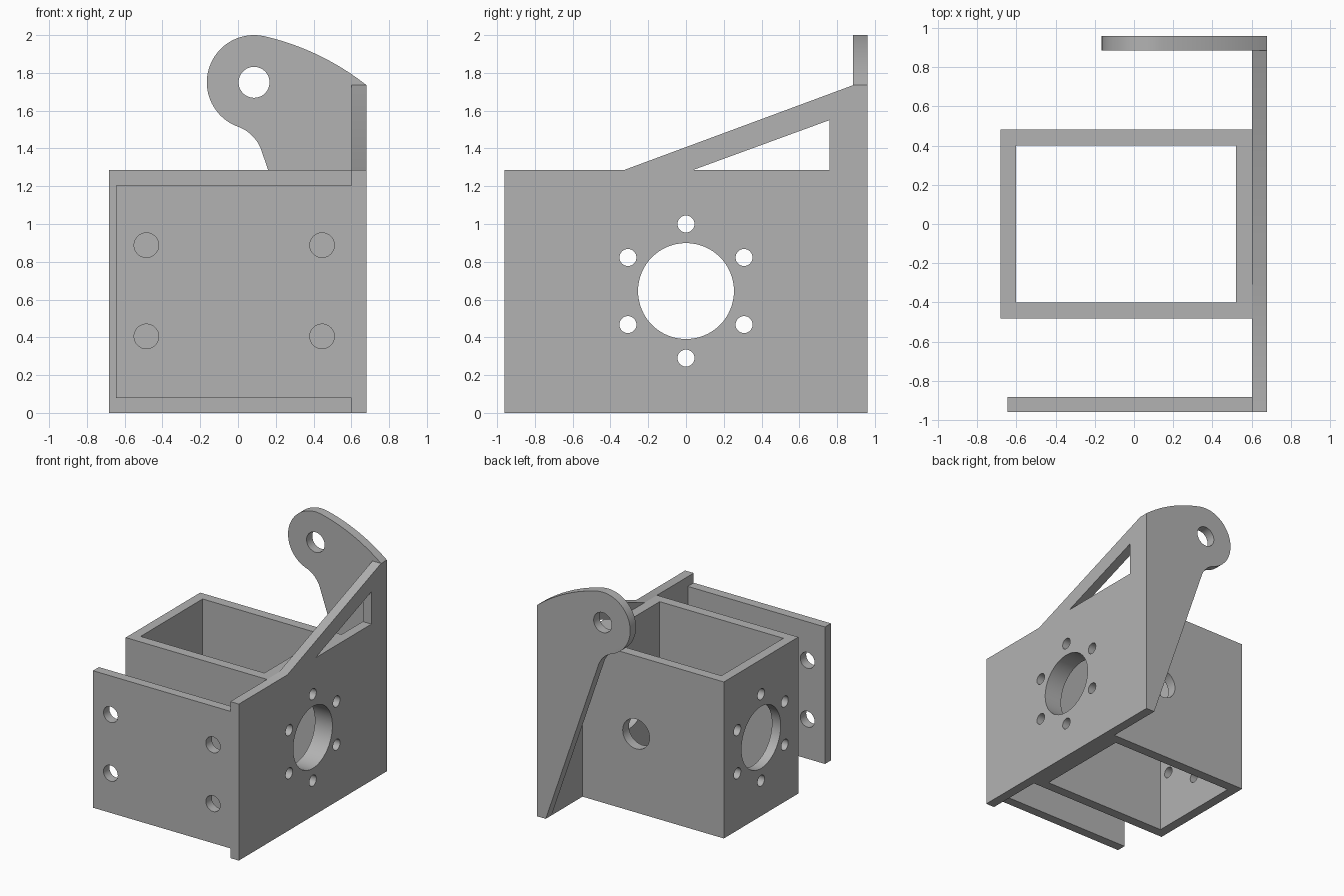
import bpy, bmesh
from math import sin, cos, pi, radians, atan2
from mathutils import Matrix, Vector

cube = bpy.data.objects.get("Cube")
if cube:
    bpy.data.objects.remove(cube, do_unlink=True)

grey = bpy.data.materials.new("plain grey")
grey.use_nodes = True
COLOR = (0.45, 0.45, 0.45, 1)
grey.diffuse_color = COLOR
grey.node_tree.nodes["Principled BSDF"].inputs["Base Color"].default_value = COLOR

# Sheet planes: local x, y, normal mapped to world axes
SIDE = Matrix(((0, 0, 1), (1, 0, 0), (0, 1, 0)))
FRONT = Matrix(((1, 0, 0), (0, 0, -1), (0, 1, 0)))


def arc(center, r, start, end, n=24):
    """Points along an arc, angles in radians."""
    steps = [start + (end - start) * i / n for i in range(n + 1)]
    return [(center[0] + r * cos(a), center[1] + r * sin(a)) for a in steps]


def circle(center, r, n=48):
    return arc(center, r, 0, 2 * pi, n)[:-1]


def rect(x0, x1, z0, z1):
    return [(x0, z0), (x1, z0), (x1, z1), (x0, z1)]


def plate(name, plane, lo, hi, outline, holes=()):
    """Flat sheet with holes, spanning lo to hi along the plane's world normal."""
    curve = bpy.data.curves.new(name, 'CURVE')
    curve.dimensions = '2D'
    curve.fill_mode = 'BOTH'
    curve.extrude = (hi - lo) / 2
    for loop in [outline, *holes]:
        spline = curve.splines.new('POLY')
        spline.points.add(len(loop) - 1)
        for point, (u, v) in zip(spline.points, loop):
            point.co = (u, v, 0, 1)
        spline.use_cyclic_u = True
    temp = bpy.data.objects.new(name + "_profile", curve)
    bpy.context.collection.objects.link(temp)
    bpy.context.view_layer.update()
    graph = bpy.context.evaluated_depsgraph_get()
    mesh = bpy.data.meshes.new_from_object(temp.evaluated_get(graph))
    bpy.data.objects.remove(temp, do_unlink=True)
    normal = Vector((1, 0, 0)) if plane is SIDE else Vector((0, 1, 0))
    mesh.transform(Matrix.Translation(normal * (lo + hi) / 2) @ plane.to_4x4())
    bm = bmesh.new()
    bm.from_mesh(mesh)
    bmesh.ops.remove_doubles(bm, verts=bm.verts, dist=0.0002)
    bmesh.ops.recalc_face_normals(bm, faces=bm.faces)
    bm.to_mesh(mesh)
    bm.free()
    mesh.materials.clear()
    mesh.materials.append(grey)
    obj = bpy.data.objects.new(name, mesh)
    bpy.context.collection.objects.link(obj)
    bpy.ops.object.select_all(action='DESELECT')
    obj.select_set(True)
    bpy.context.view_layer.objects.active = obj
    bpy.ops.object.shade_smooth_by_angle(angle=radians(30))
    return obj


TOP = 1.285
MID = 0.645

# Bore with a ring of six bolt holes, shared by both box ends and the side plate
bolt_pattern = [circle((0, MID), 0.254, 64)]
for i in range(6):
    a = radians(90 + 60 * i)
    bolt_pattern.append(circle((0.355 * cos(a), MID + 0.355 * sin(a)), 0.045, 32))

# Side plate with sloped brace and triangular window
window = [(0.035, TOP), (0.76, TOP), (0.76, 1.55)]
side = [(-0.96, 0), (0.885, 0), (0.885, 1.735), (-0.33, TOP), (-0.96, TOP)]
plate("side_plate", SIDE, 0.602, 0.68, side, bolt_pattern + [window])

# Open box
plate("box_left_wall", SIDE, 0.521, 0.602, rect(-0.483, 0.483, 0, TOP), bolt_pattern)
plate("box_right_wall", SIDE, -0.682, -0.603, rect(-0.483, 0.483, 0, TOP), bolt_pattern)
plate("box_front_wall", FRONT, -0.483, -0.402, rect(-0.603, 0.521, 0, TOP))
plate("box_back_wall", FRONT, 0.402, 0.483, rect(-0.603, 0.521, 0, TOP),
      [circle((0.115, MID), 0.122)])

# Front mounting plate
mount_holes = [circle((x, z), 0.065) for x in (-0.485, 0.445) for z in (0.405, 0.888)]
plate("front_plate", FRONT, -0.96, -0.883, rect(-0.645, 0.602, 0.08, 1.205), mount_holes)

# Back arm: tapered leg, concave fillet, round eye, sweeping top edge
eye = Vector((0.085, 1.75))
eye_r = 0.25
fillet_r = 0.2045
fillet = Vector((-0.0695, 1.323))
to_eye = eye - fillet
eye_angle = atan2(to_eye.y, to_eye.x)
corner = Vector((0.68, 1.735))
crest_angle = radians(77)
u = Vector((cos(crest_angle), sin(crest_angle)))
crest = eye + u * eye_r
d = corner - crest
sweep_r = -d.length_squared / (2 * d.dot(u))
sweep = crest - u * sweep_r
end = corner - sweep
arm = [(0.68, 0), (0.602, 0)]
arm += arc(fillet, fillet_r, radians(18.9), eye_angle, 16)
arm += arc(eye, eye_r, eye_angle + pi, crest_angle, 40)[1:]
arm += arc(sweep, sweep_r, crest_angle, atan2(end.y, end.x), 20)[1:]
plate("back_arm", FRONT, 0.885, 0.96, arm, [circle(eye, 0.082)])
